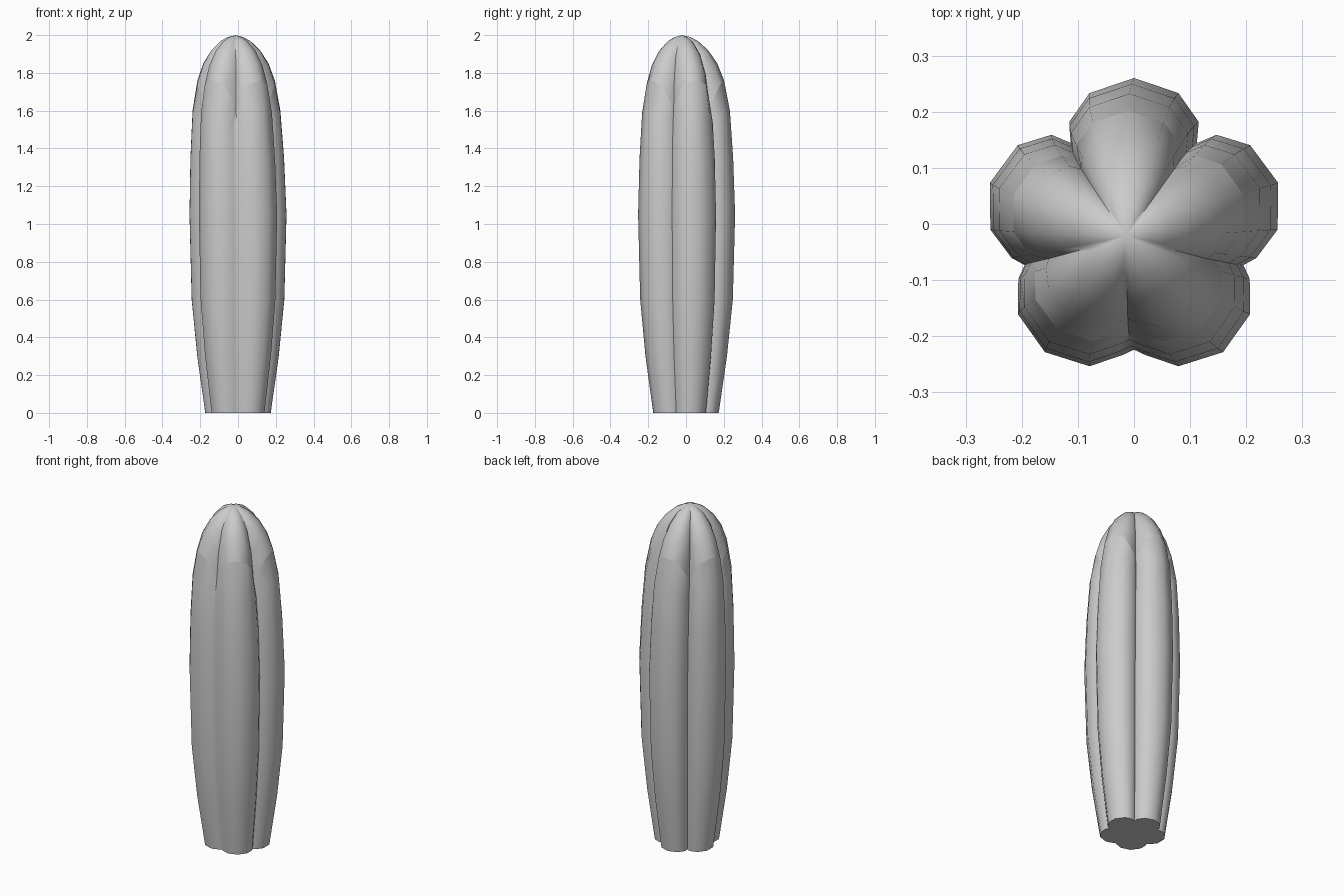
import bpy, bmesh
from math import sin, cos, radians

if "Cube" in bpy.data.objects:
    bpy.data.objects.remove(bpy.data.objects["Cube"])

# Five-lobed cross-section: (angle from lobe centre, radius); valleys at 36 degrees
LOBE = [(-36, None), (-31, .224), (-18, .256), (0, .270), (18, .256), (31, .224)]

# Rings up the body: z, scale, centre x, centre y, valley fill, z drop at valleys
RINGS = [
    (0.00, .675, 0, -.009, 0, 0),
    (0.30, .84, 0, -.010, 0, 0),
    (0.60, .955, 0, -.010, 0, 0),
    (1.05, 1.0, 0, -.010, 0, 0),
    (1.35, .965, -.004, -.011, 0, 0),
    (1.60, .905, -.008, -.012, 0, .08),
    (1.76, .80, -.010, -.014, .05, .15),
    (1.85, .68, -.011, -.016, .25, .08),
    (1.92, .51, -.012, -.018, .40, .03),
    (1.97, .31, -.013, -.020, .55, .012),
    (1.99, .16, -.014, -.021, .7, .004),
]
DOME_RING = 6

bm = bmesh.new()


def make_ring(z, s, cx, cy, fill, drop):
    verts = []
    for k in range(5):
        for off, r in LOBE:
            a = radians(90 + 72 * k + off)
            depth = {36: 1, 31: .7, 18: .15, 0: 0}[abs(off)]
            if r is None:
                r = .201 - .013 * sin(a)
            r += (.258 - r) * fill
            verts.append(bm.verts.new((cx + s * r * cos(a), cy + s * r * sin(a), z - drop * depth)))
    return verts


# Lofted body with a flat base and a rounded tip
rings = [make_ring(*p) for p in RINGS]
n = len(rings[0])
for lo, hi in zip(rings, rings[1:]):
    for i in range(n):
        j = (i + 1) % n
        bm.faces.new((lo[i], lo[j], hi[j], hi[i]))
bm.faces.new(rings[0][::-1])
tip = bm.verts.new((-.014, -.021, 2.0))
for i in range(n):
    bm.faces.new((rings[-1][i], rings[-1][(i + 1) % n], tip))

# Crease where the cap meets the stem
for i in range(n):
    bm.edges.get((rings[DOME_RING][i], rings[DOME_RING][(i + 1) % n])).smooth = False

mesh = bpy.data.meshes.new("ribbed_column")
bm.normal_update()
bm.to_mesh(mesh)
bm.free()
column = bpy.data.objects.new("ribbed_column", mesh)
bpy.context.collection.objects.link(column)
bpy.context.view_layer.objects.active = column
column.select_set(True)
bpy.ops.object.shade_smooth_by_angle(angle=radians(60), keep_sharp_edges=True)
